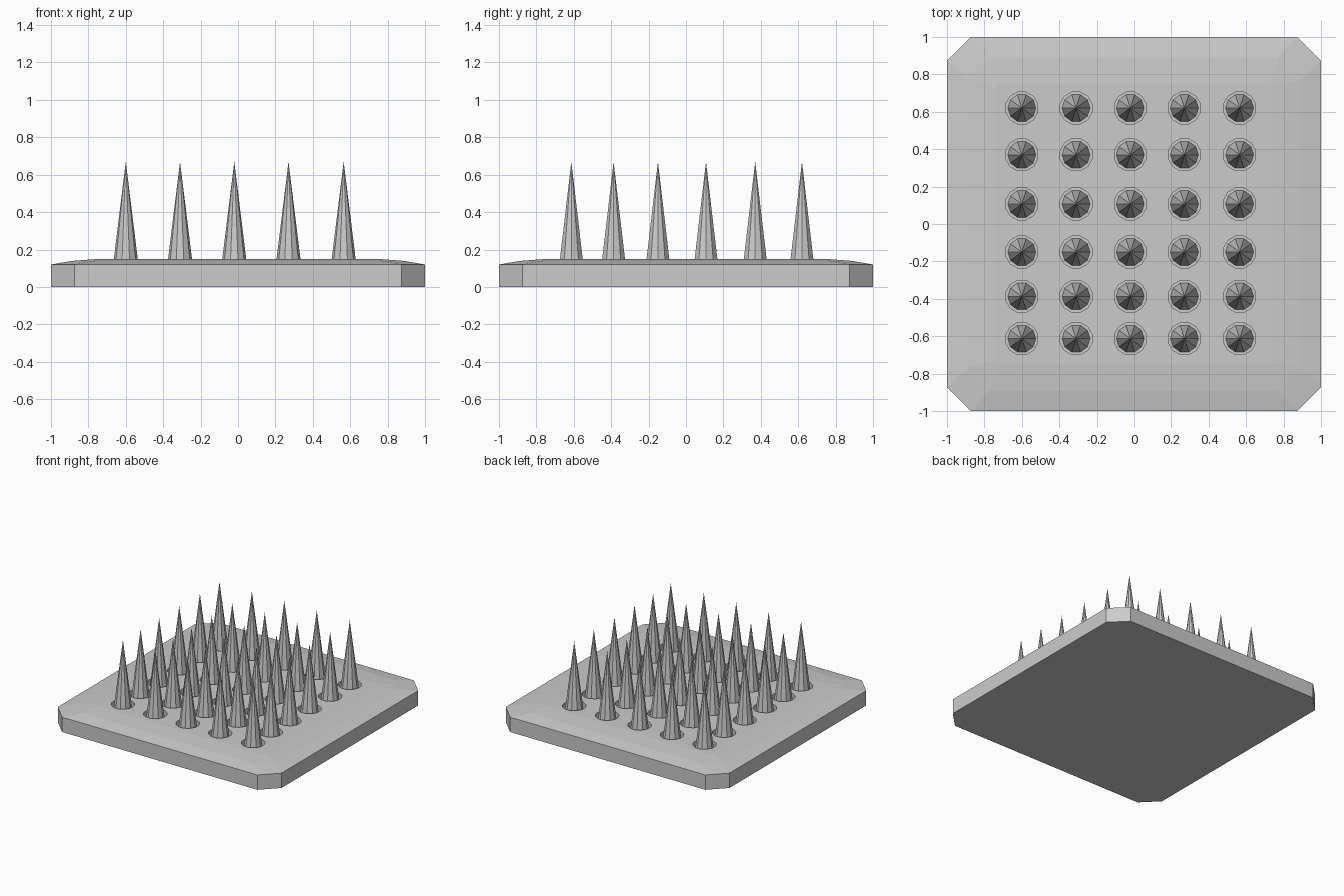
import bpy, bmesh, math

if "Cube" in bpy.data.objects:
    bpy.data.objects.remove(bpy.data.objects["Cube"])

XS = (-0.60, -0.31, -0.02, 0.27, 0.565)
YS = (-0.613, -0.387, -0.15, 0.107, 0.37, 0.62)
FLOOR = 0.06      # bottom of the sockets
TIP = 0.67        # top of the spikes

grey = bpy.data.materials.new("grey")
grey.diffuse_color = (0.6, 0.6, 0.6, 1)
grey.use_nodes = True
grey.node_tree.nodes["Principled BSDF"].inputs["Base Color"].default_value = grey.diffuse_color


def finish(bm, name):
    bmesh.ops.recalc_face_normals(bm, faces=bm.faces)
    me = bpy.data.meshes.new(name)
    bm.to_mesh(me)
    bm.free()
    me.materials.append(grey)
    ob = bpy.data.objects.new(name, me)
    bpy.context.collection.objects.link(ob)
    return ob


def ring(bm, cx, cy, r, z, n, turn=0.0):
    return [bm.verts.new((cx + r * math.cos(turn + 2 * math.pi * i / n),
                          cy + r * math.sin(turn + 2 * math.pi * i / n), z))
            for i in range(n)]


def octagon(bm, h, c, z):
    pts = [(h, -c), (h, c), (c, h), (-c, h), (-h, c), (-h, -c), (-c, -h), (c, -h)]
    return [bm.verts.new((x, y, z)) for x, y in pts]


def bridge(bm, a, b):
    n = len(a)
    for i in range(n):
        j = (i + 1) % n
        bm.faces.new((a[i], a[j], b[j], b[i]))


# Plate: clipped corners and a gently domed edge
bm = bmesh.new()
levels = [octagon(bm, h, c, z) for h, c, z in
          ((1, 0.873, 0), (1, 0.873, 0.12), (0.89, 0.77, 0.139), (0.745, 0.73, 0.15))]
for a, b in zip(levels, levels[1:]):
    bridge(bm, a, b)
bm.faces.new(levels[0])
bm.faces.new(levels[-1])
plate = finish(bm, "base_plate")

# Round sockets cut into the plate
bm = bmesh.new()
for x in XS:
    for y in YS:
        low = ring(bm, x, y, 0.088, FLOOR, 12, math.pi / 12)
        high = ring(bm, x, y, 0.088, 0.3, 12, math.pi / 12)
        bridge(bm, low, high)
        bm.faces.new(low)
        bm.faces.new(high)
cutter = finish(bm, "socket_cutter")
cutter.hide_render = True
mod = plate.modifiers.new("sockets", 'BOOLEAN')
mod.operation = 'DIFFERENCE'
mod.solver = 'EXACT'
mod.object = cutter
bpy.context.view_layer.objects.active = plate
bpy.ops.object.modifier_apply(modifier=mod.name)
bpy.data.objects.remove(cutter)

# Spikes: ten-sided cones standing in the sockets
bm = bmesh.new()
for x in XS:
    for y in YS:
        base = ring(bm, x, y, 0.075, FLOOR, 10)
        tip = bm.verts.new((x, y, TIP))
        for i in range(10):
            bm.faces.new((base[i], base[(i + 1) % 10], tip))
        bm.faces.new(base)
finish(bm, "spikes")
